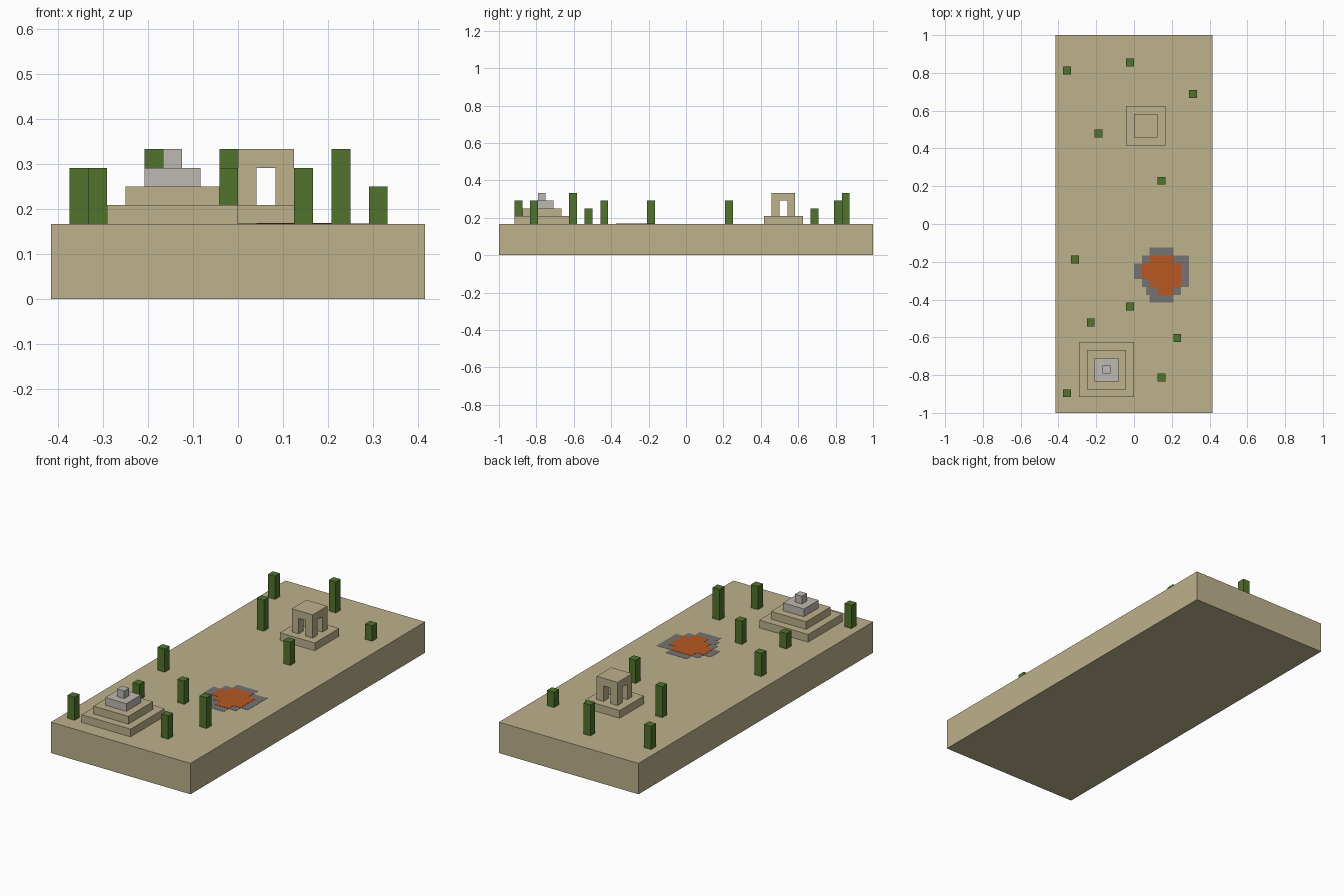
import bpy
import bmesh
from mathutils import Matrix, Vector

cube = bpy.data.objects.get("Cube")
if cube:
    bpy.data.objects.remove(cube, do_unlink=True)

U = 1 / 48        # one block
GROUND = 8        # ground level in blocks


def material(name, rgb):
    m = bpy.data.materials.new(name)
    m.use_nodes = True
    m.diffuse_color = (*rgb, 1)
    m.node_tree.nodes["Principled BSDF"].inputs["Base Color"].default_value = (*rgb, 1)
    return m


sand = material("sand", (0.51, 0.445, 0.265))
stone = material("pale stone", (0.515, 0.485, 0.445))
green = material("cactus green", (0.084, 0.174, 0.026))
ash = material("ash grey", (0.18, 0.175, 0.17))
lava = material("lava orange", (0.479, 0.098, 0.016))


def boxes(name, mat, *spans):
    """One object from boxes given as (x0, x1, y0, y1, z0, z1) in blocks."""
    bm = bmesh.new()
    for x0, x1, y0, y1, z0, z1 in spans:
        centre = Vector((x0 + x1, y0 + y1, z0 + z1)) * U / 2
        size = Vector((x1 - x0, y1 - y0, z1 - z0)) * U
        bmesh.ops.create_cube(bm, size=1, matrix=Matrix.LocRotScale(centre, None, size))
    me = bpy.data.meshes.new(name)
    bm.to_mesh(me)
    bm.free()
    me.materials.append(mat)
    ob = bpy.data.objects.new(name, me)
    bpy.context.collection.objects.link(ob)
    return ob


def block(name, mat, x, y, z, half, height):
    return boxes(name, mat, (x - half, x + half, y - half, y + half, z, z + height))


# Desert slab
boxes("ground", sand, (-20, 20, -48, 48, 0, GROUND))

# Stepped pyramid
for i, (half, mat) in enumerate([(7, sand), (5, sand), (3, stone), (1, stone)]):
    block(f"pyramid_step_{i + 1}", mat, -7, -37, GROUND + 2 * i, half, 2)

# Shrine: plinth, four corner posts leaving crossing doorways, and a roof
sx, sy = 3, 25
block("shrine_plinth", sand, sx, sy, GROUND, 5, 2)
for i in (-1, 1):
    for j in (-1, 1):
        block("shrine_post", sand, sx + 2 * i, sy + 2 * j, GROUND + 2, 1, 4)
block("shrine_roof", sand, sx, sy, GROUND + 6, 3, 2)

# Cactus columns: x, y, height
for x, y, h in [(-17, 39, 6), (-1, 41, 8), (15, 33, 4), (-9, 23, 8), (7, 11, 6),
                (-15, -9, 6), (-1, -21, 6), (-11, -25, 4), (11, -29, 8),
                (7, -39, 6), (-17, -43, 6)]:
    block("cactus", green, x, y, GROUND, 1, h)


# Lava pool with ash rim, as thin plates made of rows: x0, x1, y0, y1
def plate(name, mat, thickness, rows):
    boxes(name, mat, *[(*r, GROUND, GROUND + thickness) for r in rows])


plate("ash_rim", ash, 0.05, [(4, 10, -8, -6), (2, 14, -10, -8), (0, 14, -14, -10),
                             (2, 14, -16, -14), (3, 12, -18, -16), (4, 10, -20, -18)])
plate("lava_pool", lava, 0.1, [(4, 10, -10, -8), (2, 12, -14, -10),
                               (4, 12, -16, -14), (6, 10, -18, -16)])
